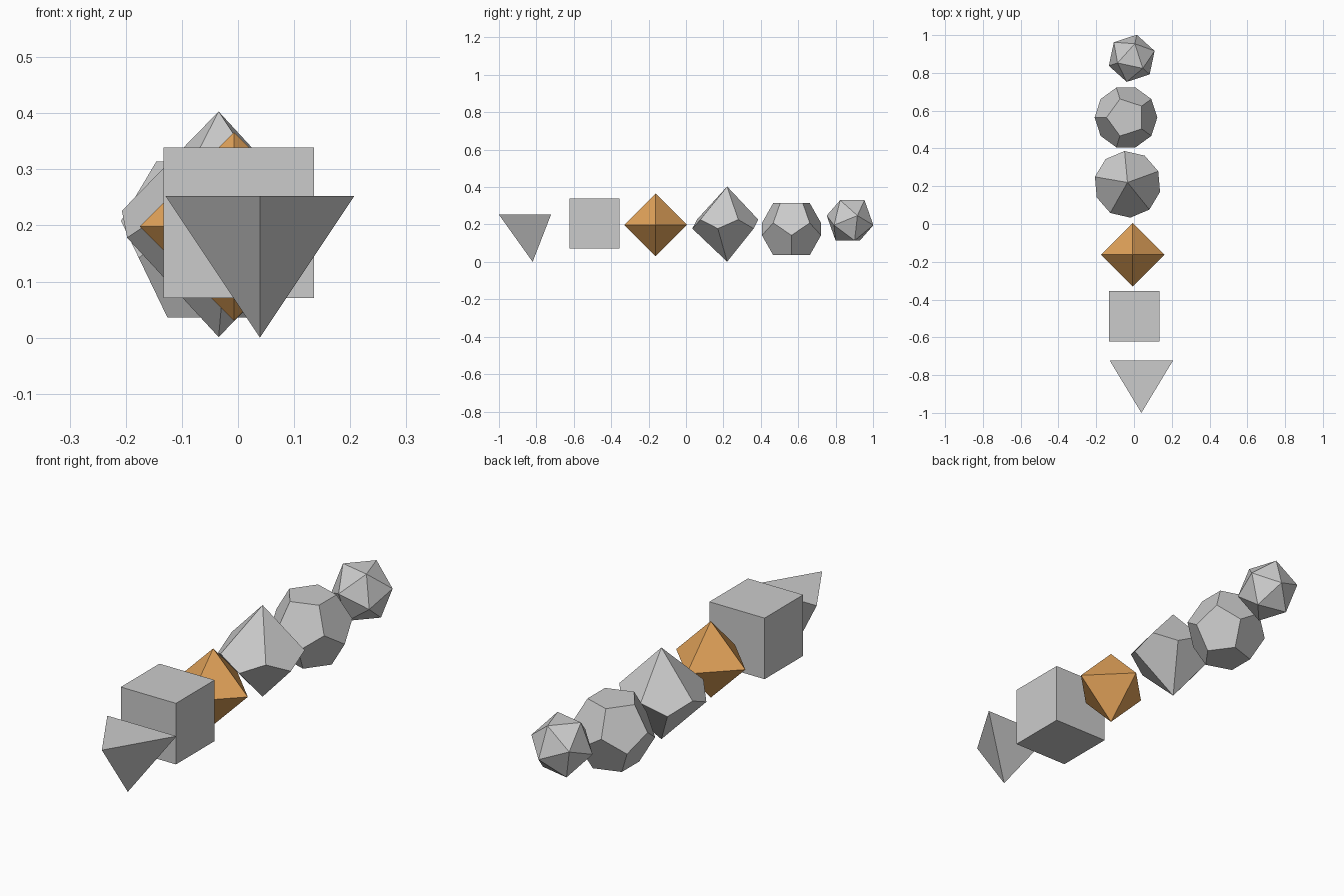
import bpy, bmesh
from math import radians, sin, cos

if "Cube" in bpy.data.objects:
    bpy.data.objects.remove(bpy.data.objects["Cube"])


def ring(r, z, start, n):
    """n points evenly spaced on a circle of radius r at height z."""
    return [(r * cos(radians(start + 360 * i / n)),
             r * sin(radians(start + 360 * i / n)), z) for i in range(n)]


def solid(name, centre, points, material=None):
    """Convex flat-faced solid spanning the given points."""
    bm = bmesh.new()
    for p in points:
        bm.verts.new([a + b for a, b in zip(p, centre)])
    bmesh.ops.convex_hull(bm, input=bm.verts[:])
    bmesh.ops.dissolve_limit(bm, angle_limit=radians(10),
                             verts=bm.verts[:], edges=bm.edges[:])
    bmesh.ops.recalc_face_normals(bm, faces=bm.faces[:])
    mesh = bpy.data.meshes.new(name)
    bm.to_mesh(mesh)
    bm.free()
    ob = bpy.data.objects.new(name, mesh)
    bpy.context.collection.objects.link(ob)
    if material:
        mesh.materials.append(material)
    return ob


orange = bpy.data.materials.new("orange")
orange.diffuse_color = (0.75, 0.36, 0.1, 1)
orange.use_nodes = True
orange.node_tree.nodes["Principled BSDF"].inputs["Base Color"].default_value = orange.diffuse_color

# Four-sided solid, point down
solid("four_sided_solid", (0.039, -0.82, 0),
      [(0, 0, 0), (0, -0.18, 0.252), (-0.168, 0.098, 0.252), (0.168, 0.098, 0.252)])

# Cube
h = 0.134
solid("cube", (0.001, -0.489, 0.205),
      [(x, y, z) for x in (-h, h) for y in (-h, h) for z in (-h, h)])

# Eight-sided solid
r = 0.168
solid("eight_sided_solid", (-0.007, -0.162, 0.198),
      ring(r, 0, 0, 4) + [(0, 0, r), (0, 0, -r)], orange)

# Ten-sided solid: zigzag belt between two tips
solid("ten_sided_solid", (-0.0345, 0.21, 0.202),
      ring(0.177, 0.024, 23, 5) + ring(0.177, -0.024, 59, 5)
      + [(0, 0.01, 0.201), (0, 0.01, -0.201)])

# Twelve-sided solid: pentagons top and bottom, zigzag belt between
solid("twelve_sided_solid", (-0.0425, 0.564, 0.175),
      ring(0.103, 0.139, 36, 5) + ring(0.166, 0.033, 36, 5)
      + ring(0.166, -0.033, 0, 5) + ring(0.103, -0.139, 0, 5))

# Twenty-sided solid resting on a triangle
solid("twenty_sided_solid", (-0.012, 0.877, 0.222),
      ring(0.079, 0.108, 78, 3) + ring(0.1275, 0.0255, 18, 3)
      + ring(0.1275, -0.0255, 78, 3) + ring(0.079, -0.108, 18, 3))
